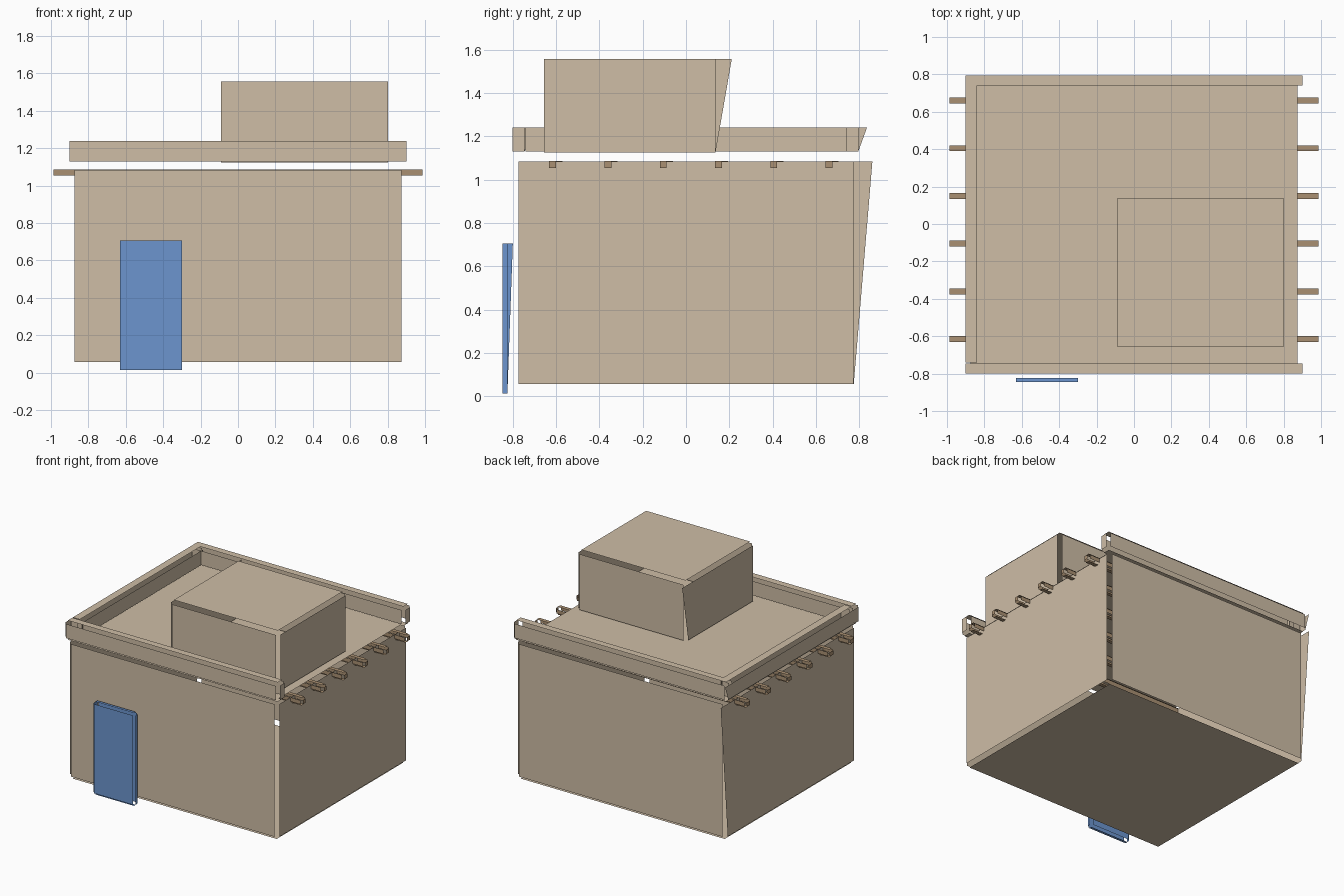
import bpy
from mathutils import Vector

if "Cube" in bpy.data.objects:
    bpy.data.objects.remove(bpy.data.objects["Cube"])


def material(name, rgb):
    m = bpy.data.materials.new(name)
    m.diffuse_color = (*rgb, 1)
    m.use_nodes = True
    m.node_tree.nodes["Principled BSDF"].inputs["Base Color"].default_value = m.diffuse_color
    return m


adobe = material("adobe", (0.62, 0.51, 0.38))
timber = material("timber", (0.40, 0.28, 0.17))
paint = material("door_blue", (0.15, 0.30, 0.62))


def panel_box(name, lo, hi, gap, flare, mat):
    """Box of six loose panels, each inset by gap so the edges stay open.
    The left panel's upper back corner flares backwards."""
    verts, faces = [], []
    for axis in range(3):
        u, v = (axis + 1) % 3, (axis + 2) % 3
        for side in (0, 1):
            start = len(verts)
            for a, b in ((0, 0), (1, 0), (1, 1), (0, 1)):
                p = Vector((0, 0, 0))
                p[axis] = (lo, hi)[side][axis]
                p[u] = hi[u] - gap if a else lo[u] + gap
                p[v] = hi[v] - gap if b else lo[v] + gap
                if axis == 0 and side == 0 and a and b:
                    p.y += flare
                verts.append(p)
            quad = list(range(start, start + 4))
            faces.append(quad if side else quad[::-1])
    mesh = bpy.data.meshes.new(name)
    mesh.from_pydata(verts, [], faces)
    mesh.materials.append(mat)
    obj = bpy.data.objects.new(name, mesh)
    bpy.context.collection.objects.link(obj)
    return obj


# Main room and the smaller upper room
panel_box("main_room", (-0.9, -0.8, 0.03), (0.9, 0.8, 1.11), 0.026, 0.086, adobe)
panel_box("upper_room", (-0.115, -0.68, 1.10), (0.825, 0.16, 1.58), 0.024, 0.075, adobe)

# Roof parapet on the front, back and left
panel_box("parapet_front", (-0.92, -0.82, 1.11), (0.92, -0.725, 1.26), 0.02, 0.04, adobe)
panel_box("parapet_back", (-0.92, 0.72, 1.11), (0.92, 0.815, 1.26), 0.02, 0.04, adobe)
panel_box("parapet_left", (-0.92, -0.76, 1.11), (-0.82, 0.76, 1.26), 0.02, 0.04, adobe)

# Roof beams passing through the side walls
for i in range(6):
    y = -0.615 + i * 0.255
    panel_box(f"roof_beam_{i + 1}", (-1.0, y - 0.03, 1.04), (1.0, y + 0.03, 1.10),
              0.014, 0.03, timber)

# Door
panel_box("door", (-0.645, -0.86, 0.0), (-0.285, -0.81, 0.72), 0.014, 0.025, paint)
